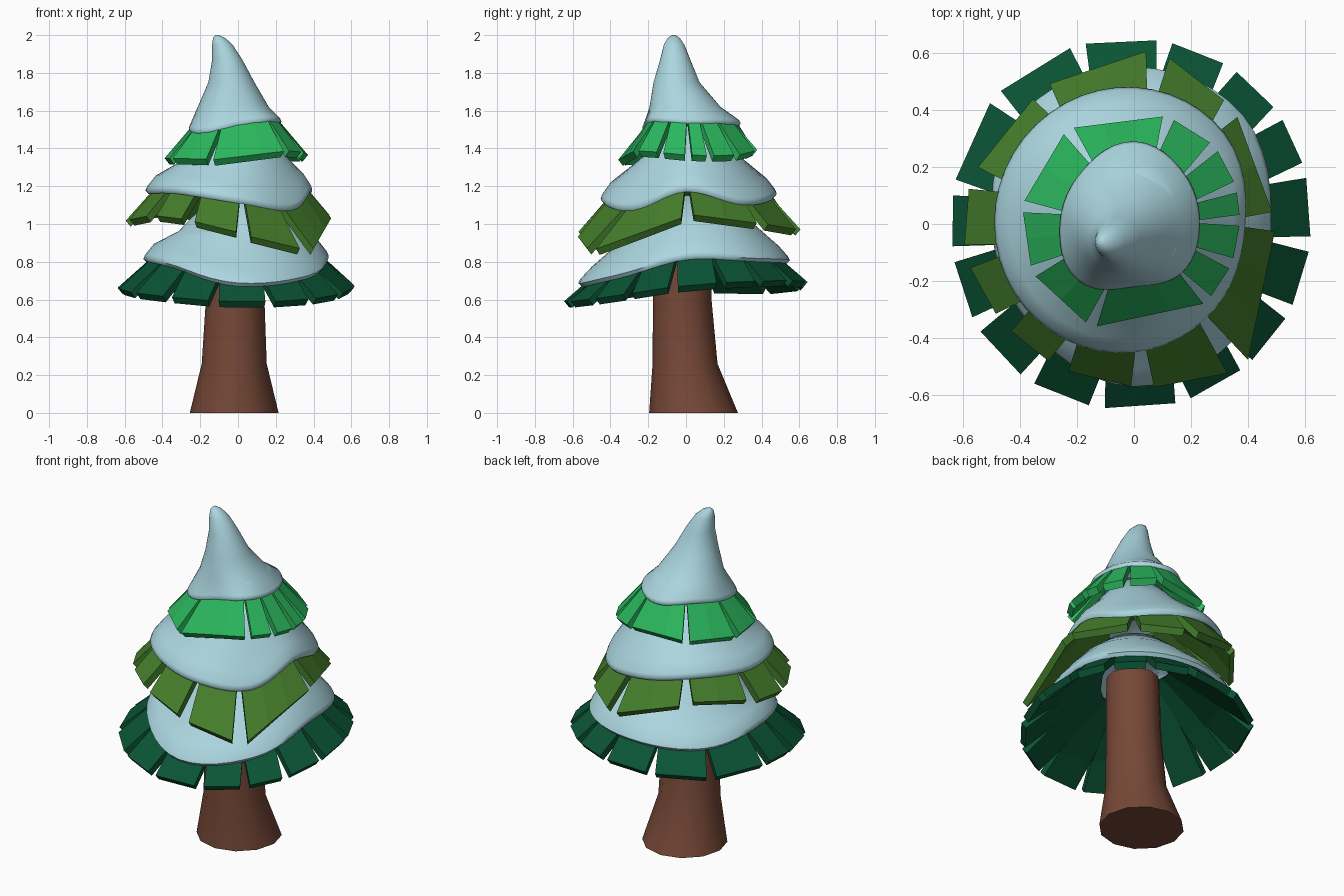
import bpy, bmesh, math
from mathutils import Vector

if "Cube" in bpy.data.objects:
    bpy.data.objects.remove(bpy.data.objects["Cube"])


def material(name, rgb):
    m = bpy.data.materials.new(name)
    m.diffuse_color = (*rgb, 1)
    m.use_nodes = True
    m.node_tree.nodes["Principled BSDF"].inputs["Base Color"].default_value = m.diffuse_color
    return m


SNOW = material("pale blue snow", (0.41, 0.67, 0.74))
BARK = material("brown bark", (0.18, 0.065, 0.038))
DARK = material("dark green", (0.003, 0.089, 0.036))
OLIVE = material("olive green", (0.058, 0.205, 0.024))
BRIGHT = material("bright green", (0.024, 0.48, 0.112))


def make_object(name, bm, mat, smooth=None):
    bmesh.ops.recalc_face_normals(bm, faces=bm.faces)
    me = bpy.data.meshes.new(name)
    bm.to_mesh(me)
    bm.free()
    me.materials.append(mat)
    ob = bpy.data.objects.new(name, me)
    bpy.context.collection.objects.link(ob)
    if smooth:
        bpy.ops.object.select_all(action='DESELECT')
        ob.select_set(True)
        bpy.context.view_layer.objects.active = ob
        bpy.ops.object.shade_smooth_by_angle(angle=math.radians(smooth))


def loft(name, rings, mat, smooth):
    """Skin a list of point rings and close both ends."""
    bm = bmesh.new()
    vr = [[bm.verts.new(p) for p in ring] for ring in rings]
    n = len(vr[0])
    for a, b in zip(vr, vr[1:]):
        for i in range(n):
            bm.faces.new((a[i], a[(i + 1) % n], b[(i + 1) % n], b[i]))
    bm.faces.new(vr[0][::-1])
    bm.faces.new(vr[-1])
    make_object(name, bm, mat, smooth)


def polar(deg, r, z, cx=0, cy=0):
    a = math.radians(deg)
    return Vector((cx + r * math.cos(a), cy + r * math.sin(a), z))


def circle(n, z, cx, cy, r):
    return [polar(360 * i / n, r, z, cx, cy) for i in range(n)]


def around(values, deg):
    """Smooth periodic lookup of 8 values, one every 45 degrees."""
    f = (deg % 360) / 45
    i = int(f)
    t = f - i
    a, b, c, d = (values[(i + j) % 8] for j in (-1, 0, 1, 2))
    return b + 0.5 * t * (c - a + t * (2*a - 5*b + 4*c - d + t * (3*(b - c) + d - a)))


def snow_cap(name, rad, hgt, rise, lip, top, n=48):
    """Hollow-bottomed cap: underside, wavy rim, then round rings to the top."""
    rings = [[polar(360 * i / n, f * around(rad, 360 * i / n),
                    dz + around(hgt, 360 * i / n)) for i in range(n)]
             for f, dz in [(.4, rise), (.85, .05), (.97, 0)] + lip]
    loft("snow_" + name, rings + [circle(n, *c) for c in top], SNOW, 65)


def boughs(name, mat, rad, hgt, rise, reach, slope, gap, starts):
    """Ring of thick flat slabs sloping out from under the snow rim."""
    bm = bmesh.new()
    for a0, a1 in zip(starts, starts[1:] + [starts[0] + 360]):
        a1 -= gap
        cols = max(1, round((a1 - a0) / 18))

        def tip(a):
            r = around(reach, a)
            fall = min(slope * (r - around(rad, a)), .19)
            return polar(a, r, around(hgt, a) - .01 - fall)

        def inner(s, f, pad, dz):
            a = a0 - pad + s * (a1 - a0 + 2 * pad)
            return polar(a, f * around(rad, a), around(hgt, a) + dz)

        t0, t1 = tip(a0), tip(a1)
        grid = []
        for c in range(cols + 1):
            s = c / cols
            col = [inner(s, .4, 5, rise - .04), inner(s, .93, 2, .02), t0.lerp(t1, s)]
            out = Vector((col[2].x, col[2].y, 0)).normalized()
            shift = out * -.026 + Vector((0, 0, -.032))
            grid.append(([bm.verts.new(p) for p in col],
                         [bm.verts.new(p + shift) for p in col]))
        for (ta, ba), (tb, bb) in zip(grid, grid[1:]):
            for j in range(2):
                bm.faces.new((ta[j], ta[j + 1], tb[j + 1], tb[j]))
                bm.faces.new((ba[j], bb[j], bb[j + 1], ba[j + 1]))
            bm.faces.new((ta[2], ba[2], bb[2], tb[2]))
            bm.faces.new((ta[0], tb[0], bb[0], ba[0]))
        for top, bot in (grid[0], grid[-1]):
            for j in range(2):
                bm.faces.new((top[j], bot[j], bot[j + 1], top[j + 1]))
    make_object("boughs_" + name, bm, mat)


LIP = [(1, .018), (.98, .04), (.89, .095)]

# Lower tier
r = (.48, .54, .55, .55, .50, .51, .57, .53)
z = (.81, .80, .79, .77, .80, .77, .67, .71)
snow_cap("lower", r, z, .28, LIP, [(.99, .05, .06, .31), (1.15, 0, 0, .17)])
boughs("lower", DARK, r, z, .28, (.62, .64, .65, .66, .64, .66, .65, .63), .9, 5,
       [-4, 20, 40, 61, 83, 110, 140, 171, 192, 215, 238, 261, 288, 311, 333])

# Middle tier
r = (.39, .45, .48, .49, .49, .48, .45, .41)
z = (1.17, 1.10, 1.14, 1.18, 1.16, 1.16, 1.11, 1.07)
snow_cap("middle", r, z, .22, LIP, [(1.36, 0, .03, .255), (1.52, 0, 0, .14)])
boughs("middle", OLIVE, r, z, .22, (.49, .52, .61, .56, .60, .57, .57, .62), 1.2, 8,
       [5, 54, 86, 129, 168, 195, 221, 246, 277, 310])

# Upper tier with the bent tip
r = (.23, .25, .29, .26, .26, .28, .22, .24)
z = (1.53, 1.53, 1.52, 1.53, 1.50, 1.48, 1.52, 1.54)
snow_cap("upper", r, z, .15, [(1, .012), (.97, .03)],
         [(1.62, -.025, -.005, .188), (1.75, -.035, -.05, .122), (1.87, -.057, -.057, .08),
          (1.95, -.083, -.063, .054), (1.985, -.1, -.065, .032), (2, -.11, -.065, .01)])
boughs("upper", BRIGHT, r, z, .15, (.37, .39, .39, .40, .39, .39, .375, .37), 1.1, 6,
       [5, 23, 47, 75, 128, 174, 208, 250, 317, 341])

# Flared trunk
loft("trunk", [circle(12, *c) for c in (
    (0, -.02, .04, .235), (.26, -.02, -.005, .172), (.6, -.015, -.02, .155),
    (.95, 0, -.01, .148))], BARK, 40)
